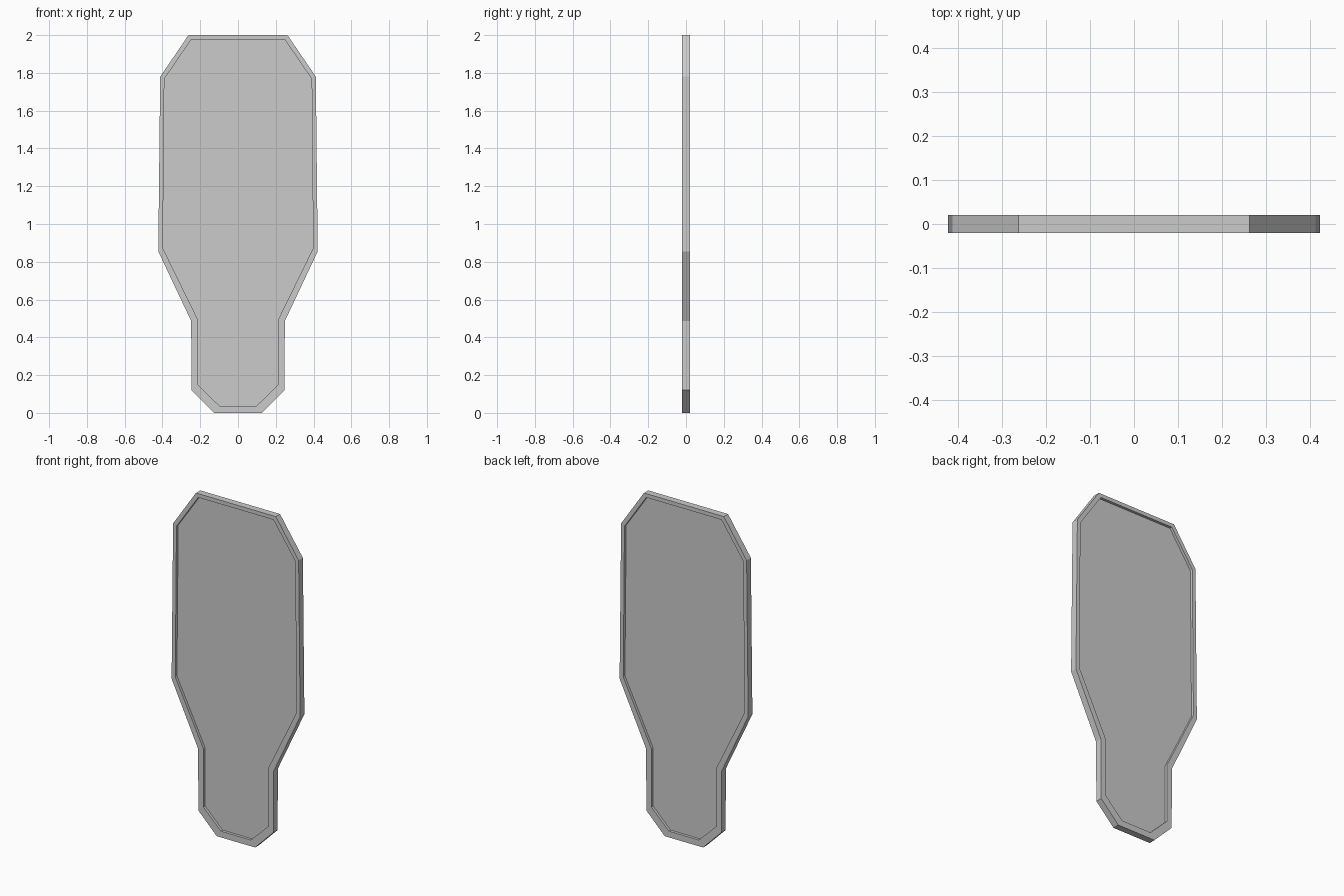
import bpy, bmesh

if "Cube" in bpy.data.objects:
    bpy.data.objects.remove(bpy.data.objects["Cube"])

HALF_DEPTH = 0.02    # frame half thickness
PANEL_HALF = 0.004   # recessed panel half thickness

# Right-hand half outlines (x, z), from top to bottom
OUTER = [(0.262, 2.0), (0.412, 1.78), (0.422, 0.855), (0.248, 0.486), (0.246, 0.12), (0.126, 0.0)]
INNER = [(0.247, 1.977), (0.39, 1.768), (0.398, 0.872), (0.213, 0.495), (0.213, 0.149), (0.098, 0.037)]


def mirrored(half):
    return half + [(-x, z) for x, z in reversed(half)]


def ring(bm, outline, y):
    return [bm.verts.new((x, y, z)) for x, z in outline]


def bridge(bm, a, b):
    n = len(a)
    for i in range(n):
        j = (i + 1) % n
        bm.faces.new((a[i], a[j], b[j], b[i]))


def finish(bm, name):
    bmesh.ops.recalc_face_normals(bm, faces=bm.faces)
    mesh = bpy.data.meshes.new(name)
    bm.to_mesh(mesh)
    bm.free()
    bpy.context.collection.objects.link(bpy.data.objects.new(name, mesh))


outer, inner = mirrored(OUTER), mirrored(INNER)

# Raised rim: closed loop of four rings
bm = bmesh.new()
rings = [ring(bm, outer, -HALF_DEPTH), ring(bm, outer, HALF_DEPTH),
         ring(bm, inner, HALF_DEPTH), ring(bm, inner, -HALF_DEPTH)]
for k in range(4):
    bridge(bm, rings[k], rings[(k + 1) % 4])
finish(bm, "rim_frame")

# Thin panel recessed on both sides
bm = bmesh.new()
front, back = ring(bm, inner, -PANEL_HALF), ring(bm, inner, PANEL_HALF)
bm.faces.new(front)
bm.faces.new(back)
bridge(bm, front, back)
finish(bm, "inset_panel")
